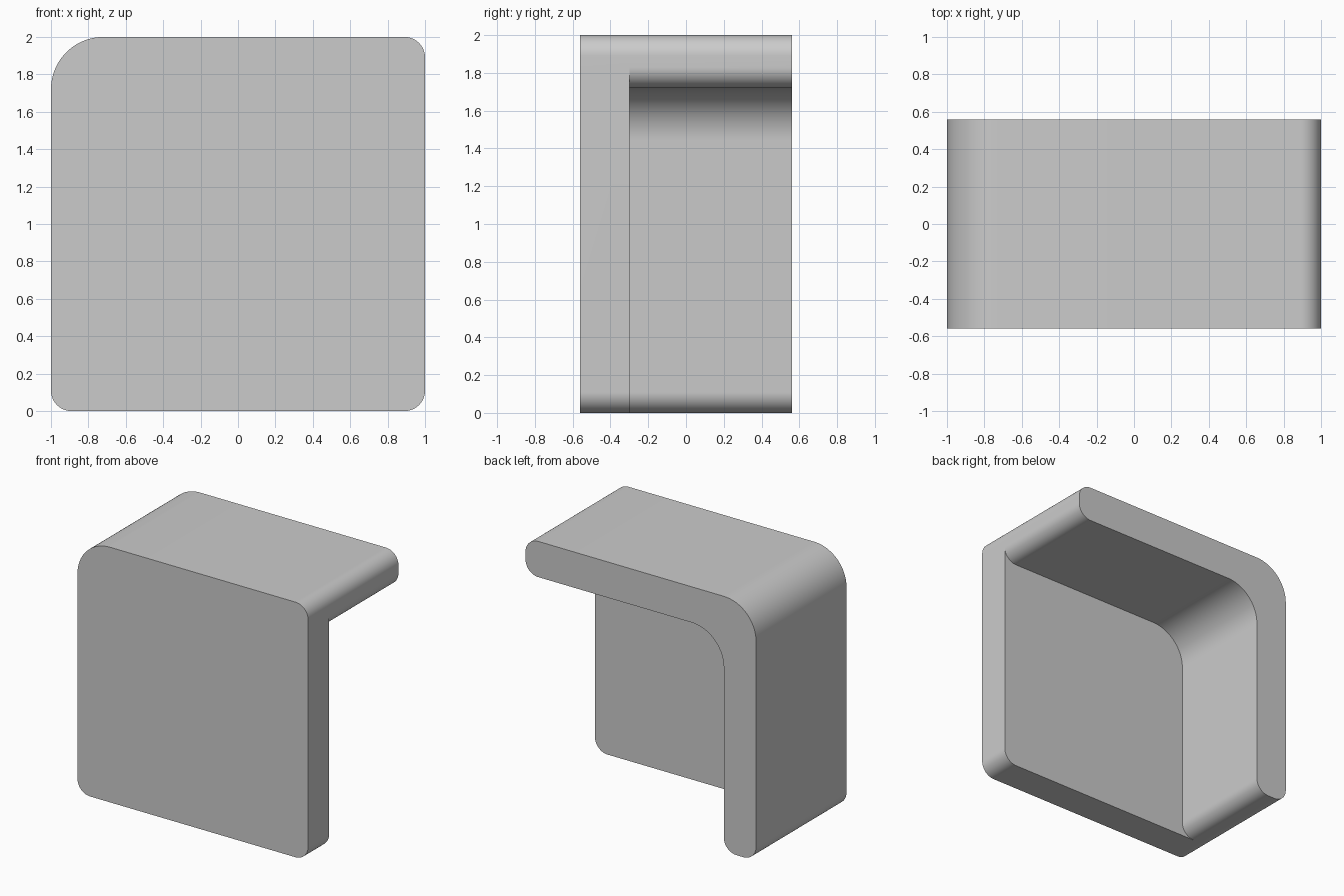
import bpy, bmesh, math

cube = bpy.data.objects.get("Cube")
if cube:
    bpy.data.objects.remove(cube, do_unlink=True)

FRONT, STEP, BACK = -0.56, -0.30, 0.56   # depth of the three outline layers
WALL = 0.28                              # wall thickness, also the big radius
R = 0.11                                 # small corner radius
SEG = 20


def arc(cx, cz, radius, start, end):
    """Points of an arc in the x-z plane, angles in degrees."""
    angles = (math.radians(start + (end - start) * i / SEG) for i in range(SEG + 1))
    return [(cx + radius * math.cos(a), cz + radius * math.sin(a)) for a in angles]


# Outline shared by the plate and the angled wall, counter-clockwise from the front
shared = ([(1, 2 - WALL + R)] + arc(1 - R, 2 - R, R, 0, 90)
          + arc(-1 + WALL, 2 - WALL, WALL, 90, 180)
          + arc(-1 + R, R, R, 180, 270) + [(-1 + WALL - R, 0)])
# Rest of the plate outline, around the lower right corner
plate_rest = arc(1 - R, R, R, 270, 360)
# Inside of the angled wall: rounded foot, concave fillet, rounded lip
inner = (arc(-1 + WALL - R, R, R, 270, 360)[1:]
         + arc(-1 + 2 * WALL, 2 - 2 * WALL, WALL, 180, 90)
         + arc(1 - R, 2 - WALL + R, R, 270, 360)[:-1])

bm = bmesh.new()


def ring(points, y):
    return [bm.verts.new((x, y, z)) for x, z in points]


def strip(near, far):
    for i in range(len(near) - 1):
        bm.faces.new((near[i], near[i + 1], far[i + 1], far[i]))


s_front, s_step, s_back = (ring(shared, y) for y in (FRONT, STEP, BACK))
p_front, p_step = (ring(plate_rest, y) for y in (FRONT, STEP))
i_step, i_back = (ring(inner, y) for y in (STEP, BACK))


def closed(middle, ends):
    return [ends[-1]] + middle + [ends[0]]


# Outer and inner walls
strip(s_front, s_step)
strip(s_step, s_back)
strip(closed(p_front, s_front), closed(p_step, s_step))
strip(closed(i_step, s_step), closed(i_back, s_back))

# Front face, recessed plate back and rear rim
bm.faces.new(s_front + p_front)
bm.faces.new(closed(p_step, s_step) + i_step[::-1])
bm.faces.new(s_back + i_back)
bmesh.ops.recalc_face_normals(bm, faces=bm.faces[:])

# Smooth curves, sharp creases
for face in bm.faces:
    face.smooth = True
for edge in bm.edges:
    edge.smooth = edge.calc_face_angle(0) < math.radians(30)

mesh = bpy.data.meshes.new("corner_bracket")
bm.to_mesh(mesh)
bm.free()
bracket = bpy.data.objects.new("corner_bracket", mesh)
bpy.context.collection.objects.link(bracket)

grey = bpy.data.materials.new("light_grey")
grey.use_nodes = True
colour = (0.6, 0.6, 0.6, 1)
grey.diffuse_color = colour
grey.node_tree.nodes["Principled BSDF"].inputs["Base Color"].default_value = colour
mesh.materials.append(grey)
